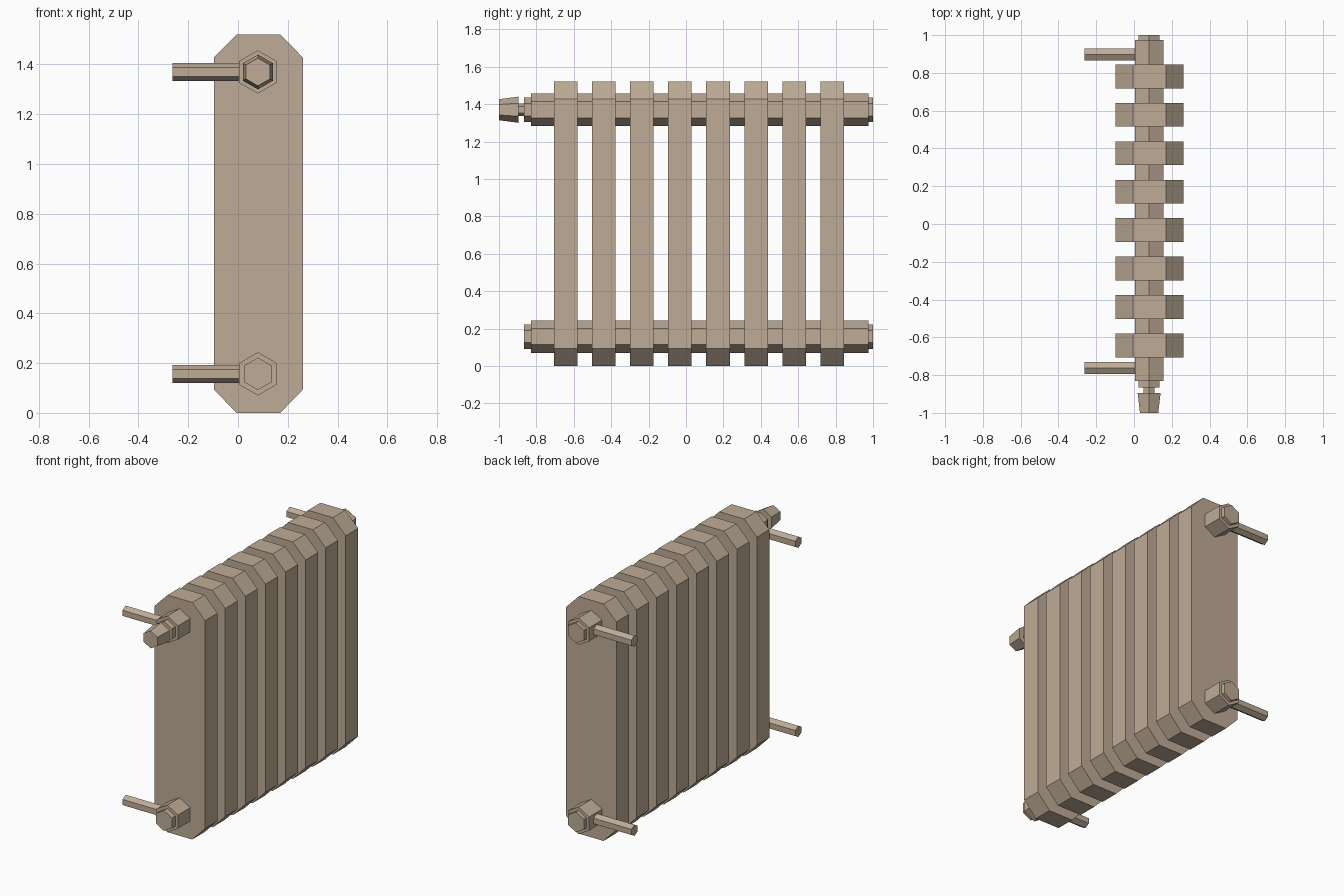
import bpy, bmesh, math
from mathutils import Vector

if "Cube" in bpy.data.objects:
    bpy.data.objects.remove(bpy.data.objects["Cube"])

TAN = bpy.data.materials.new("tan_paint")
TAN.diffuse_color = (0.52, 0.41, 0.31, 1)
TAN.use_nodes = True
TAN.node_tree.nodes["Principled BSDF"].inputs["Base Color"].default_value = TAN.diffuse_color

PIPE_X = 0.08
Z_LOW, Z_HIGH = 0.157, 1.37


def loft(name, rings):
    """Closed solid skinned through equal-sized rings of points, capped at both ends."""
    bm = bmesh.new()
    loops = [[bm.verts.new(p) for p in ring] for ring in rings]
    n = len(loops[0])
    for a, b in zip(loops, loops[1:]):
        for i in range(n):
            j = (i + 1) % n
            bm.faces.new((a[i], a[j], b[j], b[i]))
    bm.faces.new(loops[0])
    bm.faces.new(loops[-1])
    bmesh.ops.recalc_face_normals(bm, faces=bm.faces)
    me = bpy.data.meshes.new(name)
    bm.to_mesh(me)
    bm.free()
    me.materials.append(TAN)
    ob = bpy.data.objects.new(name, me)
    bpy.context.collection.objects.link(ob)
    return ob


def hexagon(center, r, axis):
    """Six points around the x or y axis, one corner pointing up."""
    side = Vector((1, 0, 0)) if axis == 'y' else Vector((0, 1, 0))
    up = Vector((0, 0, 1))
    return [Vector(center) + r * (math.sin(k * math.pi / 3) * side + math.cos(k * math.pi / 3) * up)
            for k in range(6)]


def turned(name, z, steps):
    """Hexagonal part along y from (y, radius) steps."""
    return loft(name, [hexagon((PIPE_X, y, z), r, 'y') for y, r in steps])


# radiator sections: chamfered plates
profile = [(-0.006, 0), (0.17, 0), (0.261, 0.094), (0.261, 1.428),
           (0.17, 1.52), (-0.006, 1.52), (-0.097, 1.428), (-0.097, 0.094)]
for i in range(8):
    yc = -0.643 + i * 0.2035
    loft(f"section_{i + 1}", [[(x, y, z) for x, z in profile]
                              for y in (yc - 0.063, yc + 0.063)])

for label, z in (("lower", Z_LOW), ("upper", Z_HIGH)):
    # header pipe with stepped end plugs
    turned(f"{label}_pipe", z, [(-0.865, 0.065), (-0.83, 0.065), (-0.83, 0.087),
                                (0.975, 0.087), (0.975, 0.065), (1.0, 0.065)])
    # wall brackets
    for end, y in (("front", -0.763), ("back", 0.897)):
        loft(f"{label}_{end}_bracket",
             [hexagon((x, y, z), 0.036, 'x') for x in (-0.263, 0.03)])

# valve: thin stem and tapered knob
turned("valve_stem", Z_HIGH, [(-0.92, 0.034), (-0.85, 0.034)])
turned("valve_knob", Z_HIGH, [(-1.0, 0.056), (-0.895, 0.07)])
